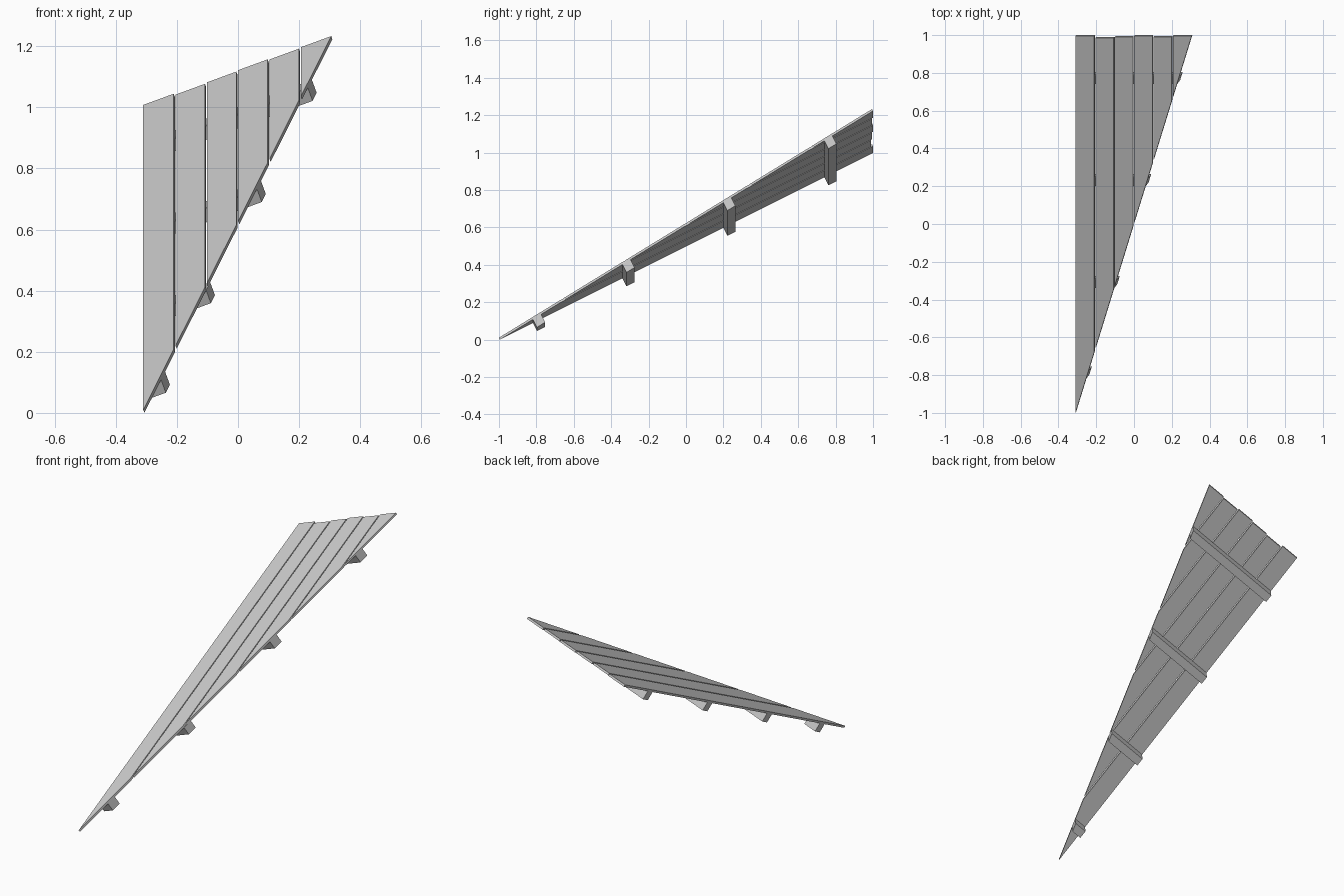
import bpy
import bmesh
from mathutils import Vector

cube = bpy.data.objects.get("Cube")
if cube:
    bpy.data.objects.remove(cube)

# One plain grey for all timber
grey = bpy.data.materials.new("plain grey")
grey.use_nodes = True
colour = (0.6, 0.6, 0.6, 1)
grey.diffuse_color = colour
grey.node_tree.nodes["Principled BSDF"].inputs["Base Color"].default_value = colour

# Sloping roof plane, bounded by a straight left edge and a diagonal hip
LEFT, RIGHT = -0.31, 0.305
SLOPE_X, SLOPE_Y = 0.366, 0.5
THICK, BATTEN_DEPTH, BATTEN_WIDTH = 0.012, 0.05, 0.043
GAP = 0.006
HIP = 1.995 / (RIGHT - LEFT)
normal = Vector((-SLOPE_X, -SLOPE_Y, 1)).normalized()
base = THICK * normal.z


def on_plane(x, y):
    return Vector((x, y, base + SLOPE_X * (x - LEFT) + SLOPE_Y * (y + 1)))


def hip_y(x):
    return -1 + (x - LEFT) * HIP


def hip_x(y):
    return LEFT + (y + 1) / HIP


def slab(name, outline, upper, lower):
    """Extrude an outline on the roof plane between two depths below it."""
    bm = bmesh.new()
    top = [bm.verts.new(on_plane(x, y) - normal * upper) for x, y in outline]
    face = bm.faces.new(top)
    extruded = bmesh.ops.extrude_face_region(bm, geom=[face], use_keep_orig=True)
    moved = [v for v in extruded["geom"] if isinstance(v, bmesh.types.BMVert)]
    bmesh.ops.translate(bm, verts=moved, vec=-normal * (lower - upper))
    bmesh.ops.recalc_face_normals(bm, faces=bm.faces)
    mesh = bpy.data.meshes.new(name)
    bm.to_mesh(mesh)
    bm.free()
    mesh.materials.append(grey)
    obj = bpy.data.objects.new(name, mesh)
    bpy.context.collection.objects.link(obj)


# Long boards with slightly uneven upper ends
ends = [0.995, 0.985, 0.99, 0.995, 0.99, 0.995]
step = (RIGHT - LEFT) / len(ends)
for i, end in enumerate(ends):
    x0 = LEFT + i * step + (GAP / 2 if i else 0)
    last = i == len(ends) - 1
    x1 = RIGHT if last else LEFT + (i + 1) * step - GAP / 2
    outline = [(x0, hip_y(x0)), (x1, hip_y(x1))]
    if not last:
        outline.append((x1, end))
    outline.append((x0, end))
    slab(f"board_{i + 1}", outline, 0, THICK)

# Cross battens beneath, mitred along the hip
for i, y0 in enumerate((-0.823, -0.345, 0.195, 0.735)):
    y1 = y0 + BATTEN_WIDTH
    outline = [(LEFT, y0), (hip_x(y0), y0), (hip_x(y1), y1), (LEFT, y1)]
    slab(f"batten_{i + 1}", outline, THICK, THICK + BATTEN_DEPTH)
